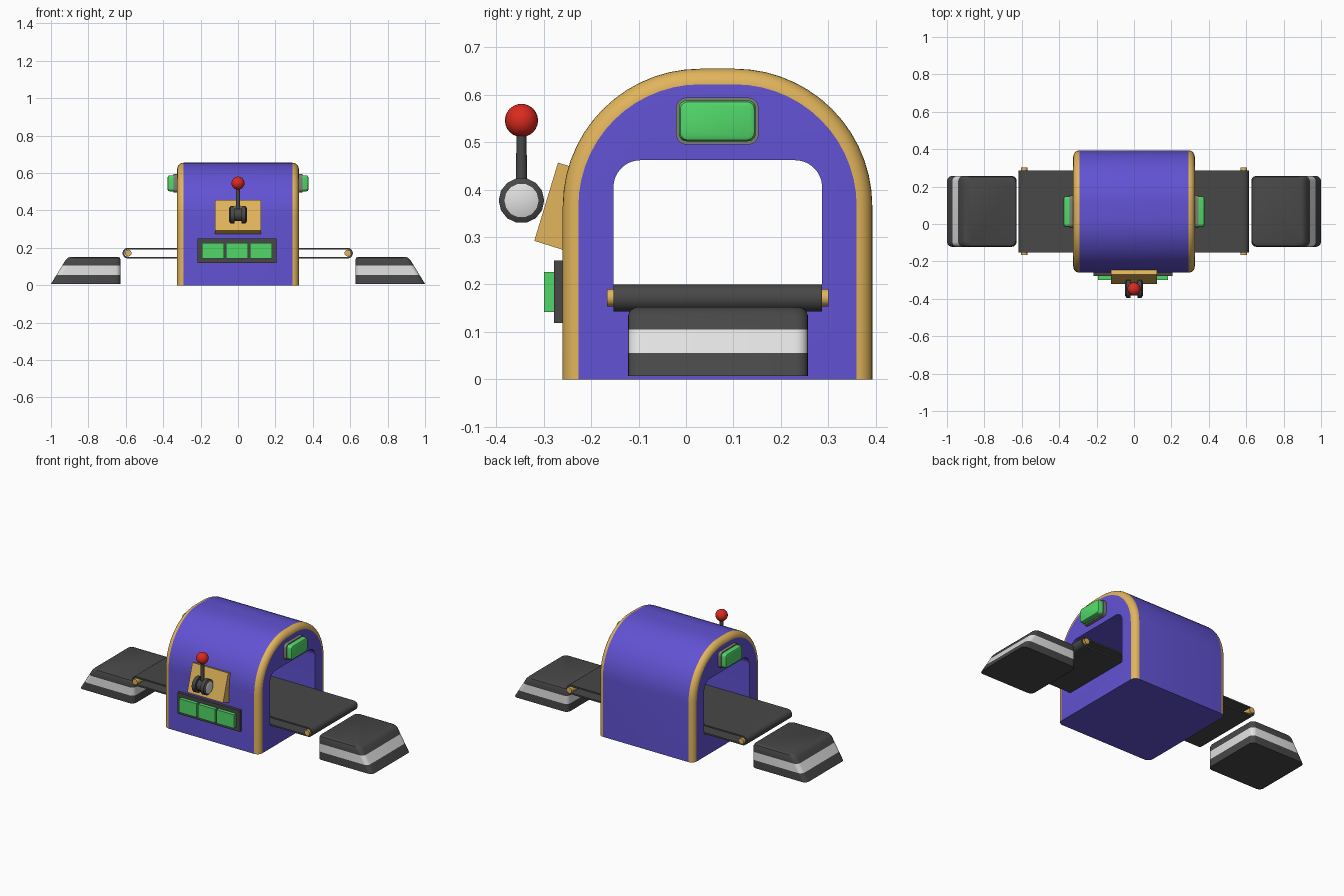
import bpy, bmesh, math
from mathutils import Matrix

cube = bpy.data.objects.get("Cube")
if cube:
    bpy.data.objects.remove(cube, do_unlink=True)


def material(name, r, g, b):
    m = bpy.data.materials.new(name)
    col = [(c / 255) ** 2.2 for c in (r, g, b)] + [1]
    m.diffuse_color = col
    m.use_nodes = True
    m.node_tree.nodes["Principled BSDF"].inputs["Base Color"].default_value = col
    return m


PURPLE = material("purple", 98, 83, 210)
GOLD = material("gold", 224, 179, 92)
GREEN = material("green", 82, 214, 104)
RED = material("red", 218, 46, 36)
DARK = material("dark_grey", 73, 73, 73)
LIGHT = material("light_grey", 224, 224, 224)
GREY = material("mid_grey", 125, 125, 120)


def finish(name, bm, mats, smooth=35):
    bmesh.ops.remove_doubles(bm, verts=bm.verts, dist=1e-5)
    bmesh.ops.recalc_face_normals(bm, faces=bm.faces)
    me = bpy.data.meshes.new(name)
    bm.to_mesh(me)
    bm.free()
    for m in mats:
        me.materials.append(m)
    ob = bpy.data.objects.new(name, me)
    bpy.context.collection.objects.link(ob)
    bpy.ops.object.select_all(action="DESELECT")
    ob.select_set(True)
    bpy.context.view_layer.objects.active = ob
    bpy.ops.object.shade_smooth_by_angle(angle=math.radians(smooth))
    return ob


def loft(name, rings, mats, bands=(), cap=0, closed=False, smooth=35):
    """Skin rings of points; bands gives a material index per strip."""
    bm = bmesh.new()
    vs = [[bm.verts.new(p) for p in ring] for ring in rings]
    n = len(vs[0])
    for i in range(len(vs) if closed else len(vs) - 1):
        a, b = vs[i], vs[(i + 1) % len(vs)]
        for j in range(n):
            k = (j + 1) % n
            f = bm.faces.new((a[j], a[k], b[k], b[j]))
            f.material_index = bands[i] if i < len(bands) else 0
    if not closed:
        for ring in (vs[0], vs[-1]):
            bm.faces.new(ring).material_index = cap
    return finish(name, bm, mats, smooth)


def rounded(a0, a1, b0, b1, top, bottom=None, n=6):
    """Rounded rectangle in 2D, with separate top and bottom radii."""
    bottom = top if bottom is None else bottom
    pts = []
    corners = ((a1, b1, -1, -1, top, 0), (a0, b1, 1, -1, top, 1),
               (a0, b0, 1, 1, bottom, 2), (a1, b0, -1, 1, bottom, 3))
    for a, b, sa, sb, r, q in corners:
        steps = n if r else 0
        for i in range(steps + 1):
            t = (q + i / max(steps, 1)) * math.pi / 2
            pts.append((a + sa * r + r * math.cos(t), b + sb * r + r * math.sin(t)) if r else (a, b))
    return pts


def at_x(x, pts):
    return [(x, a, b) for a, b in pts]


def box(name, x0, x1, y0, y1, z0, z1, mat):
    return loft(name, [at_x(x, rounded(y0, y1, z0, z1, 0)) for x in (x0, x1)], [mat])


# Arched housing: rounded gold rims, purple shell, tunnel right through
def shell(x, inset):
    return at_x(x, rounded(-.26 + inset, .393 - inset, 0, .655 - inset, .29 - inset, 0, 14))


def tunnel(x):
    return at_x(x, rounded(-.153, .287, .143, .462, .057, 0, 14))


RIM = .033
angles = [i * math.pi / 12 for i in range(7)]
rim = [(.325 - RIM + RIM * math.sin(t), RIM * (1 - math.cos(t))) for t in angles]
rings = [shell(-x, d) for x, d in reversed(rim)] + [shell(x, d) for x, d in rim]
rings += [tunnel(.325), tunnel(-.325)]
housing = loft("housing", rings, [PURPLE, GOLD], [1] * 6 + [0] + [1] * 6, closed=True)
for f in housing.data.polygons:
    if f.normal.z < -.9:
        f.material_index = 0

# Hollow conveyor belt loop
def belt(y, d):
    return [(a, y, b) for a, b in rounded(-.617 + d, .614 - d, .143 + d, .2 - d, .0285 - d)]


loft("conveyor_belt", [belt(-.153, 0), belt(.287, 0), belt(.287, .009), belt(-.153, .009)],
     [DARK], closed=True)


def circle(r, n):
    return [(r * math.cos(i * math.tau / n), r * math.sin(i * math.tau / n)) for i in range(n)]


for side, s in (("left", 1), ("right", -1)):
    # Conveyor roller
    loft(side + "_roller", [[(s * .587 + a, y, .172 + b) for a, b in circle(.018, 12)]
                            for y in (-.167, .301)], [GOLD])

    # Sloped end pad with a light band
    pad_rings = []
    for z, d in ((.007, 0), (.055, 0), (.105, 0), (.135, 0), (.147, .005), (.152, .016)):
        outer = 1 - (z - .007) * .61 - d
        pad_rings.append([(s * a, b, z) for a, b in
                          rounded(.627 + d, outer, -.122 + d, .257 - d, .028)])
    loft(side + "_pad", pad_rings, [DARK, LIGHT], [0, 1])

    # Lit sign above the tunnel mouth
    loft(side + "_sign_frame", [at_x(s * x, rounded(-.021, .153, .495, .594, .022))
                                for x in (.315, .345)], [GREY])
    loft(side + "_sign_light", [at_x(s * x, rounded(-.015 + d, .147 - d, .502 + d, .588 - d, .016))
                                for x, d in ((.335, 0), (.366, 0), (.373, .003), (.376, .009))],
         [GREEN])

# Button panel on the front
box("button_panel", -.217, .207, -.278, -.24, .119, .25, DARK)
for i, x in enumerate((-.134, -.006, .122)):
    box("button_%d" % (i + 1), x - .059, x + .059, -.299, -.27, .142, .226, GREEN)

# Tilted lever mount
mount = [(-.27, .457), (-.32, .292), (-.25, .27), (-.2, .435)]
loft("lever_mount", [at_x(x, mount) for x in (-.122, .122)], [GOLD])

# Slotted lever hub with light end caps
hub = [(-.048, .036), (-.04, .048), (-.018, .048), (-.018, .034)]
hub += [(-x, r) for x, r in reversed(hub)]
loft("lever_hub", [[(x, -.347 + a, .377 + b) for a, b in circle(r, 14)] for x, r in hub],
     [DARK, LIGHT], cap=1)

# Lever rod and knob
loft("lever_rod", [[(a, -.347 + b, z) for a, b in circle(r, 12)]
                   for z, r in ((.377, .013), (.53, .01))], [DARK])
bm = bmesh.new()
bmesh.ops.create_uvsphere(bm, u_segments=20, v_segments=12, radius=.035,
                          matrix=Matrix.Translation((0, -.347, .546)))
finish("lever_knob", bm, [RED])
